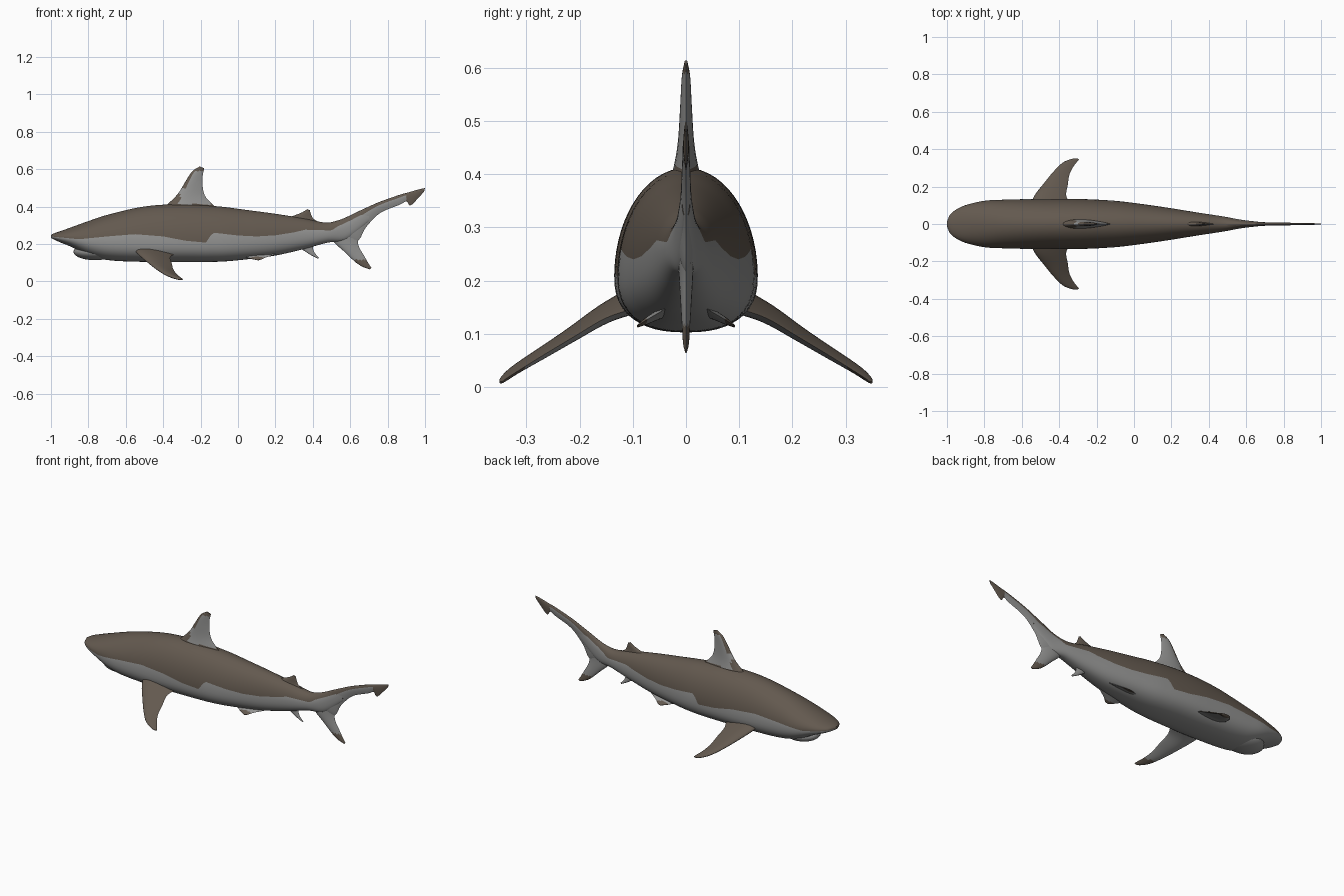
import bpy, bmesh, math
from mathutils import Vector

if "Cube" in bpy.data.objects:
    bpy.data.objects.remove(bpy.data.objects["Cube"])


def material(name, rgb):
    m = bpy.data.materials.new(name)
    m.diffuse_color = (*rgb, 1)
    m.use_nodes = True
    m.node_tree.nodes["Principled BSDF"].inputs["Base Color"].default_value = m.diffuse_color
    return m


MATS = [material("brown_back", (0.125, 0.100, 0.078)),
        material("pale_grey_belly", (0.29, 0.29, 0.285))]
BROWN, GREY = 0, 1


def finish(name, bm):
    bmesh.ops.recalc_face_normals(bm, faces=bm.faces)
    me = bpy.data.meshes.new(name)
    bm.to_mesh(me)
    bm.free()
    ob = bpy.data.objects.new(name, me)
    bpy.context.collection.objects.link(ob)
    for m in MATS:
        me.materials.append(m)
    bpy.ops.object.select_all(action='DESELECT')
    ob.select_set(True)
    bpy.context.view_layer.objects.active = ob
    bpy.ops.object.shade_smooth_by_angle(angle=math.radians(50))
    return ob


def curve(rows, x, col):
    """Smooth interpolation of one column of a table keyed by its first column."""
    i = 0
    while i < len(rows) - 2 and x > rows[i + 1][0]:
        i += 1

    def slope(k):
        a, b = rows[max(k - 1, 0)], rows[min(k + 1, len(rows) - 1)]
        return (b[col] - a[col]) / (b[0] - a[0])
    a, b = rows[i], rows[i + 1]
    h = b[0] - a[0]
    t = (x - a[0]) / h
    return ((2*t**3 - 3*t*t + 1) * a[col] + (t**3 - 2*t*t + t) * h * slope(i)
            + (3*t*t - 2*t**3) * b[col] + (t**3 - t*t) * h * slope(i + 1))


def linear(rows, x):
    for a, b in zip(rows, rows[1:]):
        if x <= b[0]:
            return a[1] + (b[1] - a[1]) * max(0, x - a[0]) / (b[0] - a[0])
    return rows[-1][1]


# Body stations: x, top, bottom, half width, height of widest line
BODY = [(-1.0, .248, .232, .012, .240), (-.985, .256, .224, .048, .239),
        (-.95, .268, .208, .078, .236), (-.90, .286, .188, .101, .232),
        (-.80, .322, .140, .124, .220), (-.70, .355, .114, .130, .212),
        (-.50, .400, .104, .134, .208), (-.30, .412, .103, .134, .208),
        (-.10, .400, .105, .124, .210), (.05, .381, .118, .106, .218),
        (.20, .361, .138, .084, .230), (.35, .337, .172, .060, .246),
        (.48, .314, .207, .040, .258), (.58, .340, .222, .022, .280),
        (.70, .396, .320, .008, .358)]
# Height of the colour line along the flank
LINE = [(-1, .240), (-.85, .225), (-.70, .240), (-.55, .252), (-.40, .240),
        (-.28, .217), (-.17, .207), (-.15, .240), (-.13, .260), (0, .245),
        (.10, .240), (.20, .246), (.30, .262), (.36, .276), (.50, .272),
        (.53, .292), (.60, .325), (.70, .376)]


def body():
    bm = bmesh.new()
    n, half = 150, 14
    rings = []
    low = 2 / 2.4
    for i in range(n + 1):
        s = i / n
        x = -1 + 1.7 * (s if s > .1 else .1 * (s / .1) ** 1.8)
        top, bot, w, mid = (curve(BODY, x, c) for c in (1, 2, 3, 4))
        d = linear(LINE, x) - mid
        if d > 0:
            tb = math.asin(min(.95, d / (top - mid)))
        else:
            tb = -math.asin(min(.95, -d / (mid - bot)) ** (1 / low))
        q = math.pi / 2
        angs = [q + (tb - q) * k / half for k in range(half)]
        angs += [tb + (-q - tb) * k / half for k in range(half + 1)]
        pts = []
        for a in angs:
            c, sn = max(0, math.cos(a)), math.sin(a)
            if a >= 0:
                pts.append((w * c, mid + (top - mid) * sn))
            else:
                pts.append((w * c ** low, mid - (mid - bot) * (-sn) ** low))
        ring = [bm.verts.new((x, y, z)) for y, z in pts]
        ring += [bm.verts.new((x, -y, z)) for y, z in pts[-2:0:-1]]
        rings.append(ring)
    m = len(rings[0])
    for r0, r1 in zip(rings, rings[1:]):
        for k in range(m):
            f = bm.faces.new((r0[k], r0[(k + 1) % m], r1[(k + 1) % m], r1[k]))
            f.material_index = BROWN if k < half or k >= m - half else GREY
    bm.faces.new(rings[0])
    bm.faces.new(rings[-1])
    finish("body", bm)


def fin(name, sections, normal, colour, sub=5, n=14):
    """Loft of streamlined sections: (leading point, trailing point, thickness)."""
    nrm = Vector(normal).normalized()
    rows = [(i, *s[0], *s[1], s[2]) for i, s in enumerate(sections)]
    us = [(1 - math.cos(math.pi * k / n)) / 2 for k in range(n + 1)]
    bm = bmesh.new()
    rings = []
    for j in range((len(rows) - 1) * sub + 1):
        v = [curve(rows, j / sub, c) for c in range(1, 8)]
        a, b = Vector(v[:3]), Vector(v[3:6])

        def pt(u, side):
            t = max(0, math.sin(math.pi * u ** .65)) ** .8
            return bm.verts.new(a.lerp(b, u) + nrm * side * max(v[6], .002) / 2 * t)
        rings.append([pt(u, 1) for u in us] + [pt(u, -1) for u in us[-2:0:-1]])
    m = len(rings[0])
    for r0, r1 in zip(rings, rings[1:]):
        for k in range(m):
            f = bm.faces.new((r0[k], r0[(k + 1) % m], r1[(k + 1) % m], r1[k]))
            kk = k if k < n else m - 1 - k
            f.material_index = colour(f.calc_center_median(),
                                      (us[kk] + us[kk + 1]) / 2, k < n)
    bm.faces.new(rings[0])
    bm.faces.new(rings[-1])
    finish(name, bm)


def upright(name, rows, colour):
    fin(name, [((a, 0, b), (c, 0, d), t) for a, b, c, d, t in rows], (0, 1, 0), colour)


body()

# Lower jaw bulge
bm = bmesh.new()
bmesh.ops.create_uvsphere(bm, u_segments=32, v_segments=16, radius=1)
for v in bm.verts:
    v.co = Vector((-.765 + .115 * v.co.x, .090 * v.co.y, .158 + .045 * v.co.z))
for f in bm.faces:
    f.material_index = GREY
finish("lower_jaw", bm)

# Fins on the centre line: leading x, z, trailing x, z, thickness
upright("dorsal_fin", [(-.41, .385, -.09, .375, .062), (-.35, .437, -.14, .415, .040),
                       (-.315, .477, -.178, .460, .029), (-.28, .535, -.190, .520, .022),
                       (-.245, .588, -.188, .570, .016), (-.205, .614, -.180, .604, .006)],
        lambda p, u, s: BROWN if p.z < .412 or p.z > .59 or (u < .22 and p.z > .5)
        or (p.x < -.31 and p.z < .465) else GREY)
upright("rear_dorsal_fin", [(.24, .335, .45, .310, .030), (.30, .352, .405, .333, .020),
                            (.345, .370, .390, .360, .012), (.370, .386, .384, .380, .004)],
        lambda p, u, s: BROWN)
upright("upper_tail_lobe", [(.45, .305, .50, .225, .060), (.55, .331, .63, .210, .036),
                            (.65, .377, .685, .290, .022), (.75, .422, .760, .365, .016),
                            (.85, .458, .865, .410, .013), (.89, .470, .900, .428, .012),
                            (.91, .475, .915, .408, .011), (.94, .484, .932, .412, .010),
                            (.965, .491, .965, .447, .008), (1.0, .499, .994, .478, .004)],
        lambda p, u, s: BROWN if u < .25 or p.x > .9 else GREY)
upright("lower_tail_lobe", [(.48, .270, .690, .310, .030), (.51, .213, .645, .240, .028),
                            (.57, .157, .645, .190, .022), (.63, .101, .675, .135, .015),
                            (.67, .076, .698, .095, .011), (.706, .064, .713, .072, .004)],
        lambda p, u, s: BROWN if p.z < .115 else GREY)
upright("anal_fin", [(.28, .205, .43, .215, .032), (.33, .178, .402, .185, .018),
                     (.385, .143, .410, .153, .010), (.427, .121, .434, .126, .004)],
        lambda p, u, s: GREY)

# Paired fins, mirrored across the body
PECTORAL = [((-.56, .090, .175), (-.33, .090, .150), .050),
            ((-.53, .155, .142), (-.362, .150, .130), .036),
            ((-.48, .220, .099), (-.354, .210, .095), .027),
            ((-.435, .275, .064), (-.345, .265, .062), .022),
            ((-.385, .325, .033), (-.322, .310, .034), .017),
            ((-.335, .347, .014), (-.302, .335, .018), .012),
            ((-.305, .350, .008), (-.294, .346, .010), .005)]
PELVIC = [((-.01, .030, .138), (.26, .018, .168), .026),
          ((.03, .055, .132), (.21, .040, .147), .018),
          ((.07, .078, .121), (.155, .068, .130), .012),
          ((.105, .092, .113), (.125, .089, .117), .004)]
for side, s in (("left", 1), ("right", -1)):
    def flip(rows):
        return [((a[0], s * a[1], a[2]), (b[0], s * b[1], b[2]), t) for a, b, t in rows]
    fin(side + "_pectoral_fin", flip(PECTORAL), (0, s * .52, .85),
        lambda p, u, up: BROWN if up or abs(p.y) > .30 else GREY)
    fin(side + "_pelvic_fin", flip(PELVIC), (0, s * .45, .89),
        lambda p, u, up: BROWN if abs(p.y) > .074 else GREY)
